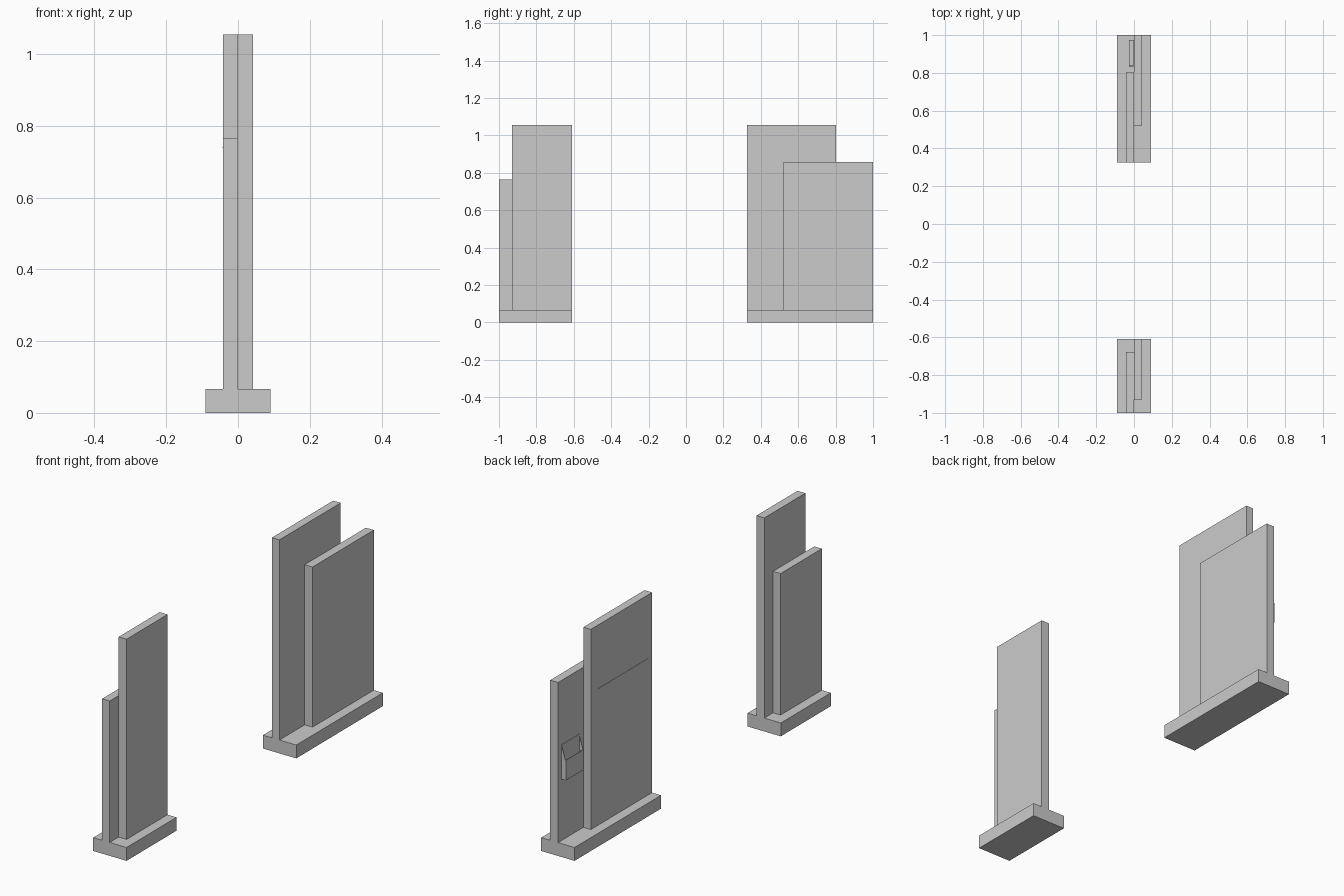
import bpy, bmesh

if "Cube" in bpy.data.objects:
    bpy.data.objects.remove(bpy.data.objects["Cube"])


def box(name, x, y, z):
    """Box from (min, max) ranges."""
    bm = bmesh.new()
    bmesh.ops.create_cube(bm, size=1)
    for v in bm.verts:
        for i, (lo, hi) in enumerate((x, y, z)):
            v.co[i] = hi if v.co[i] > 0 else lo
    return finish(name, bm)


def side_plate(name, profile, y0, y1):
    """Extrude an x-z profile along y."""
    bm = bmesh.new()
    face = bm.faces.new([bm.verts.new((px, y0, pz)) for px, pz in profile])
    ext = bmesh.ops.extrude_face_region(bm, geom=[face])
    for v in ext["geom"]:
        if isinstance(v, bmesh.types.BMVert):
            v.co.y = y1
    bmesh.ops.recalc_face_normals(bm, faces=bm.faces)
    return finish(name, bm)


def finish(name, bm):
    mesh = bpy.data.meshes.new(name)
    bm.to_mesh(mesh)
    bm.free()
    ob = bpy.data.objects.new(name, mesh)
    bpy.context.collection.objects.link(ob)
    return ob


BASE_Z = 0.066
LEFT, RIGHT = (-0.042, -0.001), (-0.001, 0.042)

# Each sign: base range, left panel range and top, right panel range and top
signs = {
    "wide_sign": ((0.325, 1.0), (0.325, 0.803), 1.055, (0.522, 1.0), 0.857),
    "narrow_sign": ((-1.0, -0.61), (-1.0, -0.678), 0.765, (-0.93, -0.61), 1.055),
}
for name, (base, left, left_top, right, right_top) in signs.items():
    box(name + "_base", (-0.091, 0.091), base, (0, BASE_Z))
    box(name + "_left_panel", LEFT, left, (BASE_Z, left_top))
    box(name + "_right_panel", RIGHT, right, (BASE_Z, right_top))

# Raised rule across the tall wide panel
box("divider_rule", (-0.0435, -0.042), (0.35, 0.745), (0.738, 0.741))

# Leaflet holder: open pocket with sloping sides
X0, X1, Y0, Y1, T = -0.026, -0.001, 0.835, 0.975, 0.003
Z0, ZF, ZB = 0.37, 0.47, 0.54
box("holder_back", (X1 - T, X1), (Y0, Y1), (Z0, ZB))
box("holder_front", (X0, X0 + T), (Y0, Y1), (Z0, ZF))
box("holder_bottom", (X0 + T, X1 - T), (Y0, Y1), (Z0, Z0 + T))
slope = [(X0 + T, Z0 + T), (X1 - T, Z0 + T), (X1 - T, ZB - 0.008), (X0 + T, ZF)]
side_plate("holder_side_a", slope, Y0, Y0 + T)
side_plate("holder_side_b", slope, Y1 - T, Y1)
